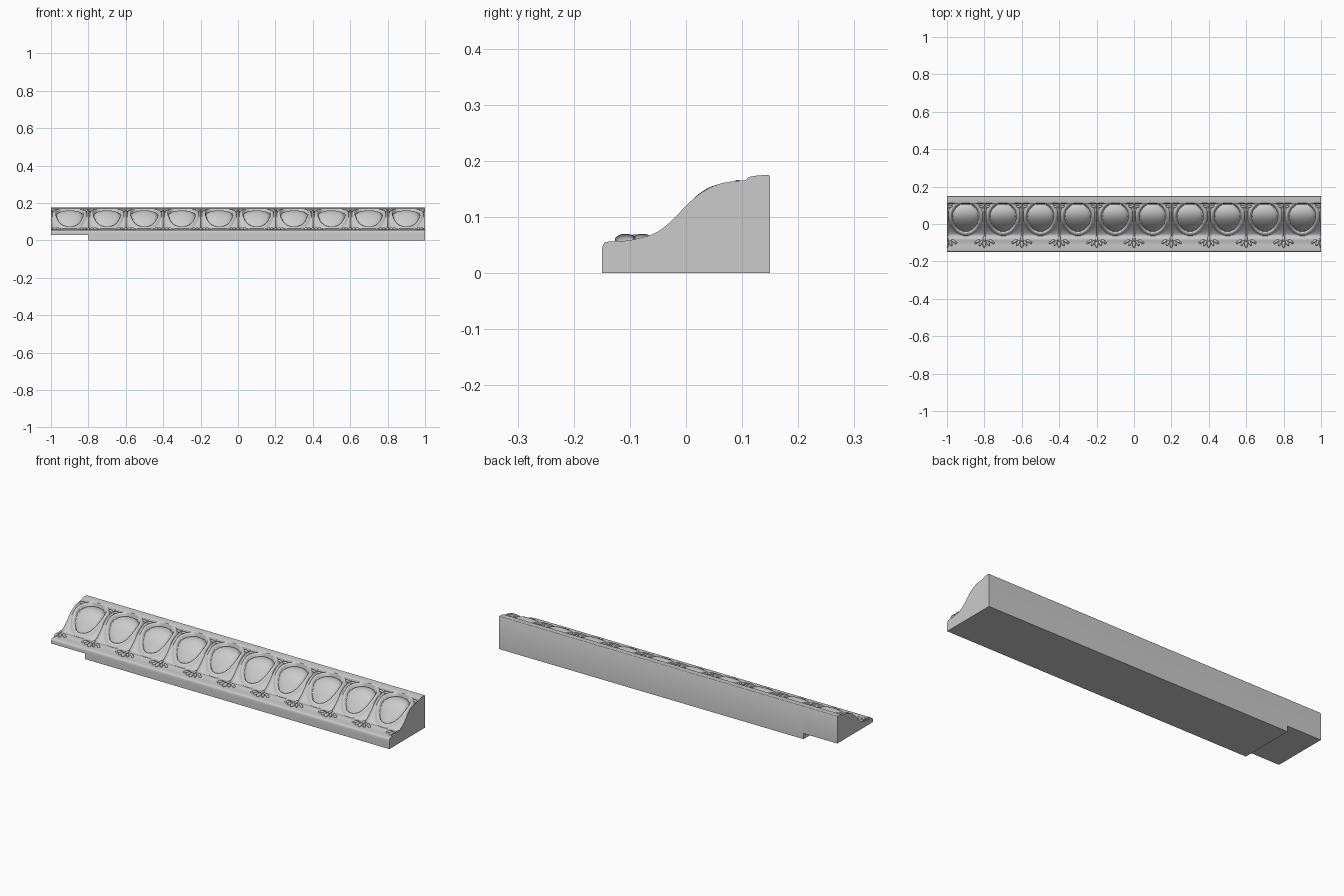
import bpy, bmesh
from math import hypot, sqrt, exp, pi, cos, radians
from mathutils import Matrix, Vector

if "Cube" in bpy.data.objects:
    bpy.data.objects.remove(bpy.data.objects["Cube"])

PITCH, CELLS, STEPS = 0.2, 10, 48
# moulding profile (y, z): front lip, flat band, S-curve, top fillet
PROFILE = [(-.150, .035), (-.149, .046), (-.146, .053), (-.141, .0555), (-.125, .057),
           (-.105, .058), (-.085, .062), (-.06, .070), (-.04, .082), (-.02, .100),
           (0, .121), (.02, .139), (.04, .152), (.06, .160), (.08, .164), (.10, .166),
           (.107, .167), (.112, .171), (.125, .1735), (.142, .175), (.148, .1745), (.150, .171)]


def catmull(pts, n):
    out = []
    for i in range(len(pts) - 1):
        p = [Vector(pts[min(max(i + k, 0), len(pts) - 1)]) for k in (-1, 0, 1, 2)]
        for j in range(n):
            t = j / n
            out.append(.5 * (2 * p[1] + (p[2] - p[0]) * t
                             + (2 * p[0] - 5 * p[1] + 4 * p[2] - p[3]) * t * t
                             + (3 * p[1] - p[0] - 3 * p[2] + p[3]) * t ** 3))
    return out + [Vector(pts[-1])]


def step(a, b, v):
    t = min(max((v - a) / (b - a), 0), 1)
    return t * t * (3 - 2 * t)


def relief(x, y):
    """Egg, its groove, the U-shaped rim and the dart, as depth below the profile."""
    u = (x + 1) % PITCH - PITCH / 2
    v = PITCH / 2 - abs(u)
    r = hypot(u / (.066 + .05 * (y - .035)), (y - .035) / .070)
    if r < 1:
        return .018 * (sqrt(1 - r * r) - 1)
    dart = -.013 + .012 * exp(-(v / .006) ** 2)
    if r < 1.1:
        d = -.018
    elif r < 1.4:
        d = -.001 - .014 * (1 - sqrt(max(0, 1 - ((r - 1.25) / .15) ** 2)))
    else:
        d = dart
    return d * step(-.085, -.055, y) * (1 - step(.106, .112, y))


def finish(name, bm, angle):
    bmesh.ops.recalc_face_normals(bm, faces=bm.faces)
    me = bpy.data.meshes.new(name)
    bm.to_mesh(me)
    bm.free()
    ob = bpy.data.objects.new(name, me)
    bpy.context.collection.objects.link(ob)
    bpy.ops.object.select_all(action='DESELECT')
    ob.select_set(True)
    bpy.context.view_layer.objects.active = ob
    bpy.ops.object.shade_smooth_by_angle(angle=radians(angle))
    return ob


# carved body: profile swept along x; underside steps up at the left end
rows = catmull(PROFILE, 5)
cols = []
for i in range(CELLS * STEPS + 1):
    x = -1 + i * PITCH / STEPS
    if i <= STEPS:
        cols.append((x, .03))
    if i >= STEPS:
        cols.append((x, 0))
bm = bmesh.new()
grid = []
for x, base in cols:
    loop = [bm.verts.new((x, -.15, base))]
    loop += [bm.verts.new((x, p.x, p.y + relief(x, p.x))) for p in rows]
    loop.append(bm.verts.new((x, .15, base)))
    grid.append(loop)
n = len(grid[0])
for a, b in zip(grid, grid[1:]):
    for j in range(n):
        k = (j + 1) % n
        bm.faces.new((a[j], b[j], b[k], a[k]))
bm.faces.new(grid[0])
bm.faces.new(grid[-1])
bmesh.ops.remove_doubles(bm, verts=bm.verts, dist=1e-5)
finish("carved_moulding", bm, 50)


def lobe(bm, x, y, z, size, turn=0):
    m = (Matrix.Translation((x, y, z)) @ Matrix.Rotation(radians(turn), 4, 'Z')
         @ Matrix.Diagonal((*size, 1)))
    bmesh.ops.create_uvsphere(bm, u_segments=16, v_segments=10, radius=1, matrix=m)


def trim(bm):
    # cut the half motifs flush with both ends
    for s in (-1, 1):
        bmesh.ops.bisect_plane(bm, geom=bm.verts[:] + bm.edges[:] + bm.faces[:], dist=1e-6,
                               plane_co=(s, 0, 0), plane_no=(s, 0, 0), clear_outer=True)


# palmettes at the foot of each dart, and little leaves at the dart heads
foot, head = bmesh.new(), bmesh.new()
for i in range(CELLS + 1):
    x = -1 + i * PITCH
    lobe(foot, x, -.108, .059, (.009, .019, .011))
    lobe(foot, x, -.078, .063, (.007, .016, .007))
    for s in (-1, 1):
        lobe(foot, x + s * .019, -.102, .059, (.007, .017, .010), s * 28)
        lobe(foot, x + s * .036, -.092, .060, (.007, .015, .009), s * 55)
        lobe(foot, x + s * .047, -.100, .058, (.007, .007, .008))
        lobe(head, x + s * .016, .092, .160, (.017, .006, .006), s * 15)
trim(foot)
trim(head)
finish("palmettes", foot, 60)
finish("dart_leaves", head, 60)
